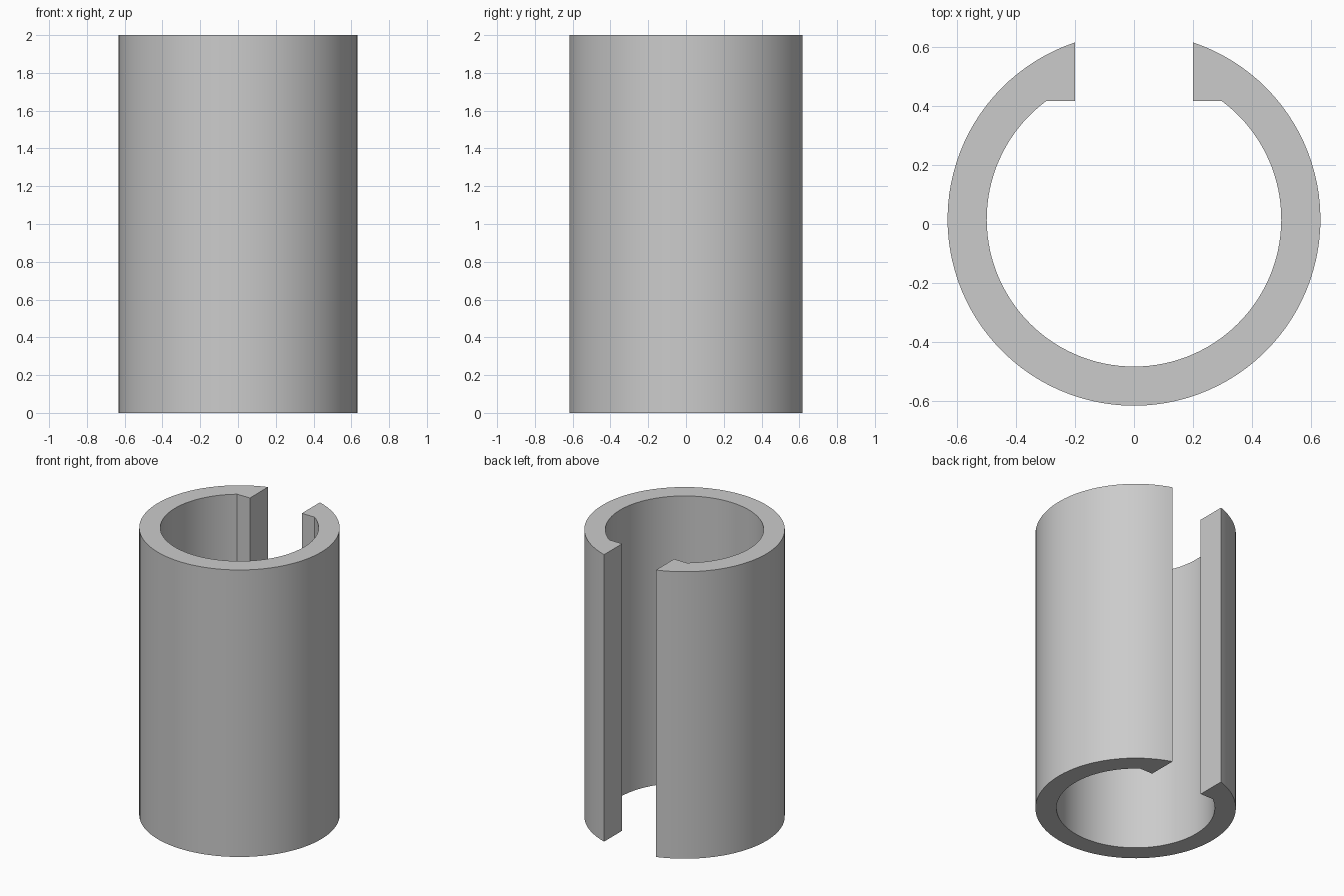
import bpy
import bmesh
from math import asin, cos, sin, pi, radians

if "Cube" in bpy.data.objects:
    bpy.data.objects.remove(bpy.data.objects["Cube"], do_unlink=True)

HEIGHT = 2.0
OUTER, INNER = 0.633, 0.5
CENTRE_Y = 0.016      # ring centre, offset because the slot trims the back
HALF_SLOT = 0.2
LIP_Y = 0.417         # flat inner face of the thickened slot edges
SEGMENTS = 96


def arc(radius, start, end):
    """Points round the ring, with angles measured from the back (+y)."""
    steps = [start + (end - start) * i / SEGMENTS for i in range(SEGMENTS + 1)]
    return [(radius * sin(a), CENTRE_Y + radius * cos(a)) for a in steps]


# Cross-section: outer wall, left lip, inner wall, right lip
slot = asin(HALF_SLOT / OUTER)
lip = pi / 2 - asin((LIP_Y - CENTRE_Y) / INNER)
profile = arc(OUTER, slot, 2 * pi - slot)
profile.append((-HALF_SLOT, LIP_Y))
profile += arc(INNER, 2 * pi - lip, lip)
profile.append((HALF_SLOT, LIP_Y))

# Extrude the section into the tube
bm = bmesh.new()
base = bm.faces.new([bm.verts.new((x, y, 0)) for x, y in profile])
top = bmesh.ops.extrude_face_region(bm, geom=[base], use_keep_orig=True)
bmesh.ops.translate(bm, vec=(0, 0, HEIGHT),
                    verts=[g for g in top["geom"] if isinstance(g, bmesh.types.BMVert)])
bmesh.ops.recalc_face_normals(bm, faces=bm.faces)
mesh = bpy.data.meshes.new("slotted_tube")
bm.to_mesh(mesh)
bm.free()
tube = bpy.data.objects.new("slotted_tube", mesh)
bpy.context.collection.objects.link(tube)

# Plain grey finish
grey = bpy.data.materials.new("plain_grey")
grey.use_nodes = True
colour = (0.6, 0.6, 0.6, 1)
grey.diffuse_color = colour
grey.node_tree.nodes["Principled BSDF"].inputs["Base Color"].default_value = colour
mesh.materials.append(grey)

# Smooth walls with crisp edges
bpy.ops.object.select_all(action="DESELECT")
tube.select_set(True)
bpy.context.view_layer.objects.active = tube
bpy.ops.object.shade_smooth_by_angle(angle=radians(30))
